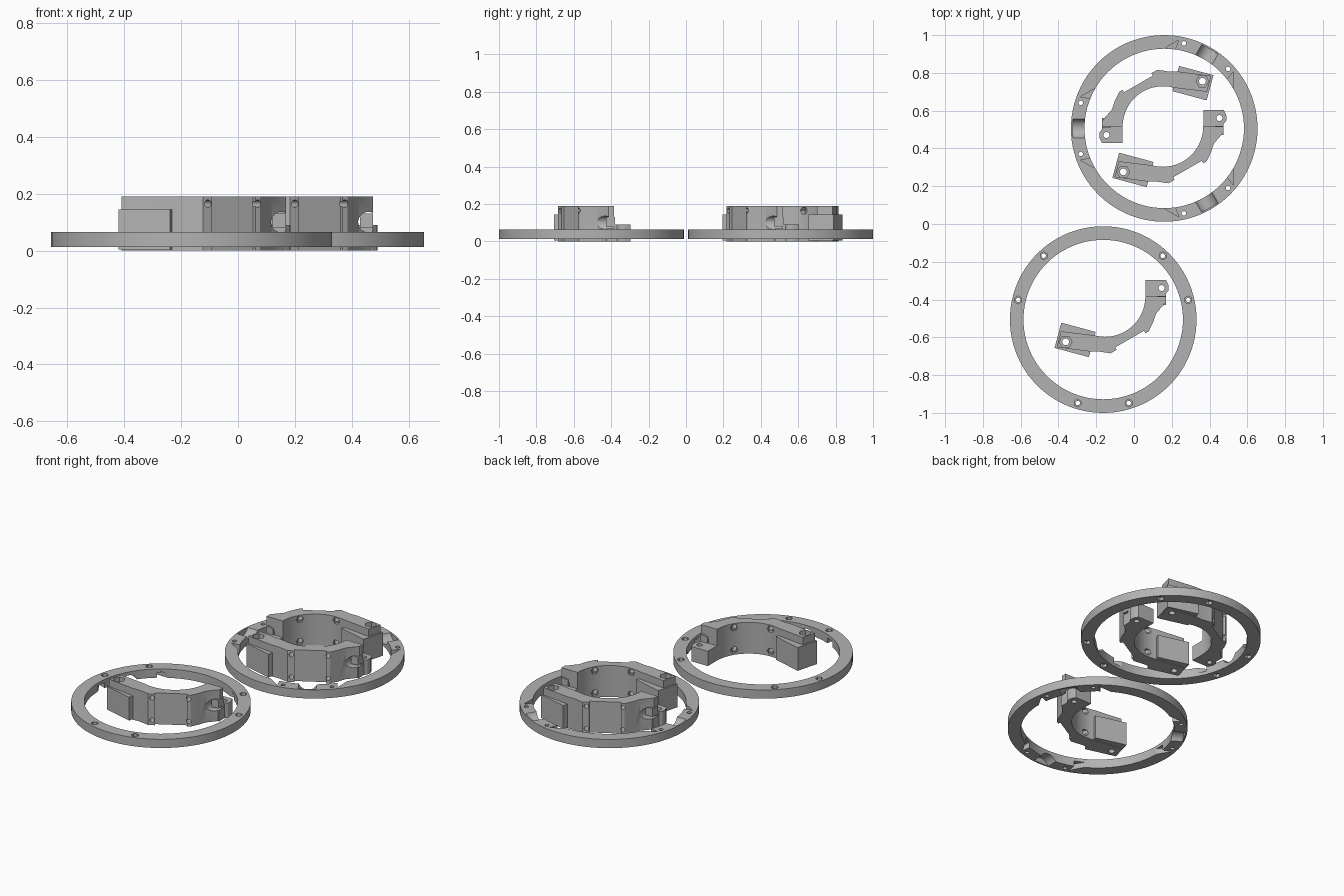
import bpy, bmesh, math
from mathutils import Matrix, Vector

if "Cube" in bpy.data.objects:
    bpy.data.objects.remove(bpy.data.objects["Cube"])

grey = bpy.data.materials.new("plain_grey")
grey.diffuse_color = (0.45, 0.45, 0.45, 1)
grey.use_nodes = True
grey.node_tree.nodes["Principled BSDF"].inputs["Base Color"].default_value = grey.diffuse_color


def polar(r, deg):
    a = math.radians(deg)
    return (r * math.cos(a), r * math.sin(a))


def prism(bm, pts, z0, z1, m=Matrix()):
    lo = [bm.verts.new(m @ Vector((x, y, z0))) for x, y in pts]
    hi = [bm.verts.new(m @ Vector((x, y, z1))) for x, y in pts]
    n = len(pts)
    faces = [bm.faces.new(lo[::-1]), bm.faces.new(hi)]
    faces += [bm.faces.new((lo[i], lo[(i + 1) % n], hi[(i + 1) % n], hi[i])) for i in range(n)]
    bmesh.ops.recalc_face_normals(bm, faces=faces)


def box(bm, x0, x1, y0, y1, z0, z1, m=Matrix()):
    prism(bm, [(x0, y0), (x1, y0), (x1, y1), (x0, y1)], z0, z1, m)


def disc(x, y, r, n=20):
    return [(x + r * math.cos(math.tau * i / n), y + r * math.sin(math.tau * i / n)) for i in range(n)]


def to_object(name, bm):
    me = bpy.data.meshes.new(name)
    bm.to_mesh(me)
    bm.free()
    me.materials.append(grey)
    ob = bpy.data.objects.new(name, me)
    bpy.context.collection.objects.link(ob)
    return ob


def boolean(ob, bm, op):
    tool = to_object("cutter", bm)
    tool.hide_render = True
    mod = ob.modifiers.new("bool", 'BOOLEAN')
    mod.object, mod.operation, mod.solver, mod.use_self = tool, op, 'EXACT', True
    bpy.context.view_layer.objects.active = ob
    bpy.ops.object.modifier_apply(modifier=mod.name)
    bpy.data.objects.remove(tool)


def smooth(ob):
    bpy.ops.object.select_all(action='DESELECT')
    ob.select_set(True)
    bpy.context.view_layer.objects.active = ob
    bpy.ops.object.shade_smooth_by_angle(angle=math.radians(25))


def axes(x, y, z):
    """Matrix whose columns are the given directions."""
    return Matrix((x, y, z)).transposed().to_4x4()


# ---- flat ring with bolt holes and pockets on its mating face ----
R0, R1, Z0, Z1 = 0.422, 0.494, 0.012, 0.065


def make_ring(name):
    bm = bmesh.new()
    n = 96
    loops = [[bm.verts.new((*polar(r, 360 * i / n), z)) for i in range(n)]
             for r, z in ((R0, Z0), (R1, Z0), (R1, Z1), (R0, Z1))]
    for k in range(4):
        a, b = loops[k], loops[(k + 1) % 4]
        for i in range(n):
            j = (i + 1) % n
            bm.faces.new((a[i], a[j], b[j], b[i]))
    bmesh.ops.recalc_face_normals(bm, faces=bm.faces[:])
    ring = to_object(name, bm)
    cut = bmesh.new()
    for g in (60, 180, 300):
        turn = Matrix.Rotation(math.radians(g), 4, 'Z')
        for s in (-1, 1):
            x, y = polar(0.462, 17 * s)
            prism(cut, disc(x, y, 0.012), -0.1, 0.2, turn)           # bolt hole
            prism(cut, disc(x, y, 0.021, 6), -0.1, Z0 + 0.018, turn)  # nut recess
            wedge = [polar(0.475, 20.6 * s), polar(0.419, 30.8 * s),
                     polar(0.405, 27 * s), polar(0.413, 22.5 * s)]
            prism(cut, wedge, Z0 + 0.02, 0.1, turn)                  # tool pocket
        # rounded saddle notch
        radial = axes((0, 1, 0), (0, 0, 1), (1, 0, 0))
        prism(cut, disc(0, Z1 + 0.022, 0.055, 32), 0.40, 0.484, turn @ radial)
    boolean(ring, cut, 'DIFFERENCE')
    smooth(ring)
    return ring


upper_ring = make_ring("upper_ring")
upper_ring.location = (0.16, 0.506, 0)
lower_ring = make_ring("lower_ring")
lower_ring.matrix_world = (Matrix.Translation((-0.163, -0.506, Z0 + Z1))
                           @ Matrix.Rotation(math.radians(30), 4, 'Z')
                           @ Matrix.Rotation(math.pi, 4, 'X')
                           @ Matrix.Rotation(math.radians(-60), 4, 'Z'))

# ---- clamp half: arc body, mounting block, hinge tab ----
H = 0.19
e, u = Vector((*polar(1, -105), 0)), Vector((*polar(1, 165), 0))   # block end axes
n, t = Vector((*polar(1, -60), 0)), Vector((*polar(1, 30), 0))     # bolted face axes
up = Vector((0, 0, 1))


def mix(a, p, b, q):
    v = a * p + b * q
    return (v.x, v.y)


def make_clamp(name):
    body = bmesh.new()
    outline = [polar(0.213, -105 * i / 28) for i in range(29)]
    outline += [mix(u, 0.178, e, 0.238), mix(u, 0.178, e, 0.325), mix(u, 0, e, 0.302), (-0.04, -0.29)]
    outline += [mix(n, d, t, s) for d, s in ((0.275, -0.125), (0.275, -0.088), (0.26, -0.088),
                                             (0.26, 0.088), (0.275, 0.088), (0.275, 0.108))]
    outline += [(0.255, -0.135), (0.27, -0.09), (0.322, -0.03), (0.322, 0)]
    prism(body, outline, 0, H)
    clamp = to_object(name, body)

    extra = bmesh.new()
    block = axes(u, e, up)
    if block.determinant() < 0:
        block = axes(u, e, up)
    box(extra, 0, 0.188, 0.194, 0.332, 0.004, 0.145, block)           # mounting block
    tab = [(0.214, -0.02), (0.322, -0.04), (0.322, 0.015), (0.335, 0.03), (0.337, 0.045),
           (0.335, 0.062), (0.322, 0.088), (0.214, 0.088)]
    prism(extra, tab, 0, 0.09)                                       # hinge tab
    boolean(clamp, extra, 'UNION')

    cut = bmesh.new()
    # bolt holes with hex nut pockets on the inner wall
    face = axes(t, up, n)
    for s in (-0.104, 0.098):
        for z in (0.03, 0.165):
            prism(cut, disc(s, z, 0.013, 16), 0.1, 0.4, face)
            prism(cut, disc(s, z, 0.02, 6), 0.1, 0.205, face)
    # vertical hole and hex recess at the block end
    x, y = mix(u, 0.14, e, 0.286)
    prism(cut, disc(x, y, 0.018), -0.1, 0.3)
    prism(cut, disc(x, y, 0.034, 6), H - 0.03, 0.3)
    # vertical hole in the tab, round relief beside it
    prism(cut, disc(0.299, 0.045, 0.016), -0.1, 0.3)
    along_y = axes((1, 0, 0), (0, 0, 1), (0, -1, 0))
    prism(cut, disc(0.305, 0.1, 0.036, 28), 0.0, 0.2, along_y)
    boolean(clamp, cut, 'DIFFERENCE')

    # square stud sitting in the relief
    stud = bmesh.new()
    box(stud, 0.275, 0.322, -0.045, 0.004, 0.08, 0.13)
    boolean(clamp, stud, 'UNION')
    smooth(clamp)
    return clamp


for name, x, y, turn in (("single_clamp", -0.153, -0.384, 0),
                         ("pair_clamp_front", 0.153, 0.516, 0),
                         ("pair_clamp_back", 0.153, 0.516, math.pi)):
    part = make_clamp(name)
    part.location = (x, y, 0)
    part.rotation_euler.z = turn
